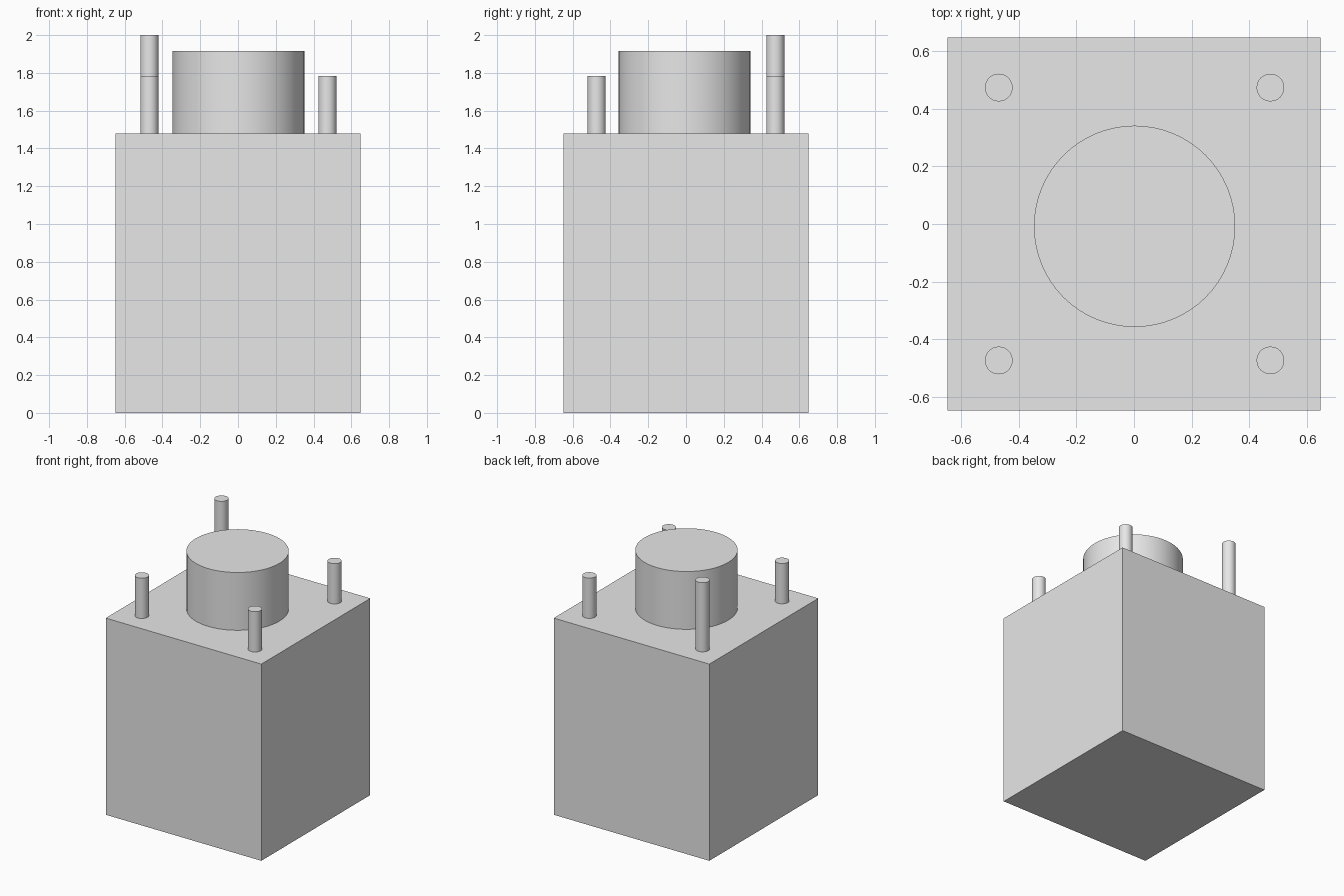
import bpy
import math

default = bpy.data.objects.get("Cube")
if default:
    bpy.data.objects.remove(default, do_unlink=True)

BODY_TOP = 1.48
BODY_WIDTH = 1.295

# Single plain grey for the whole model
grey = bpy.data.materials.new("light_grey")
grey.use_nodes = True
grey.diffuse_color = (0.8, 0.8, 0.8, 1)
grey.node_tree.nodes["Principled BSDF"].inputs["Base Color"].default_value = grey.diffuse_color


def finish(name):
    obj = bpy.context.object
    obj.name = name
    obj.data.name = name
    obj.data.materials.append(grey)
    return obj


def post(name, x, y, radius, top, sides):
    """Upright round post standing on top of the body."""
    height = top - BODY_TOP
    bpy.ops.mesh.primitive_cylinder_add(
        vertices=sides, radius=radius, depth=height,
        location=(x, y, BODY_TOP + height / 2))
    finish(name)
    bpy.ops.object.shade_smooth_by_angle(angle=math.radians(30))


# Square body
bpy.ops.mesh.primitive_cube_add(size=1, location=(0, 0, BODY_TOP / 2))
body = finish("body")
body.scale = (BODY_WIDTH, BODY_WIDTH, BODY_TOP)
bpy.ops.object.transform_apply(location=False, rotation=False, scale=True)

# Wide central boss
post("central_boss", 0.002, -0.008, 0.349, 1.915, 64)

# Four corner pins, the back right one taller
for end, y in (("front", -0.473), ("back", 0.473)):
    for side, x in (("right", -0.469), ("left", 0.473)):
        top = 2.0 if (end, side) == ("back", "right") else 1.783
        post(f"{end}_{side}_pin", x, y, 0.048, top, 32)
